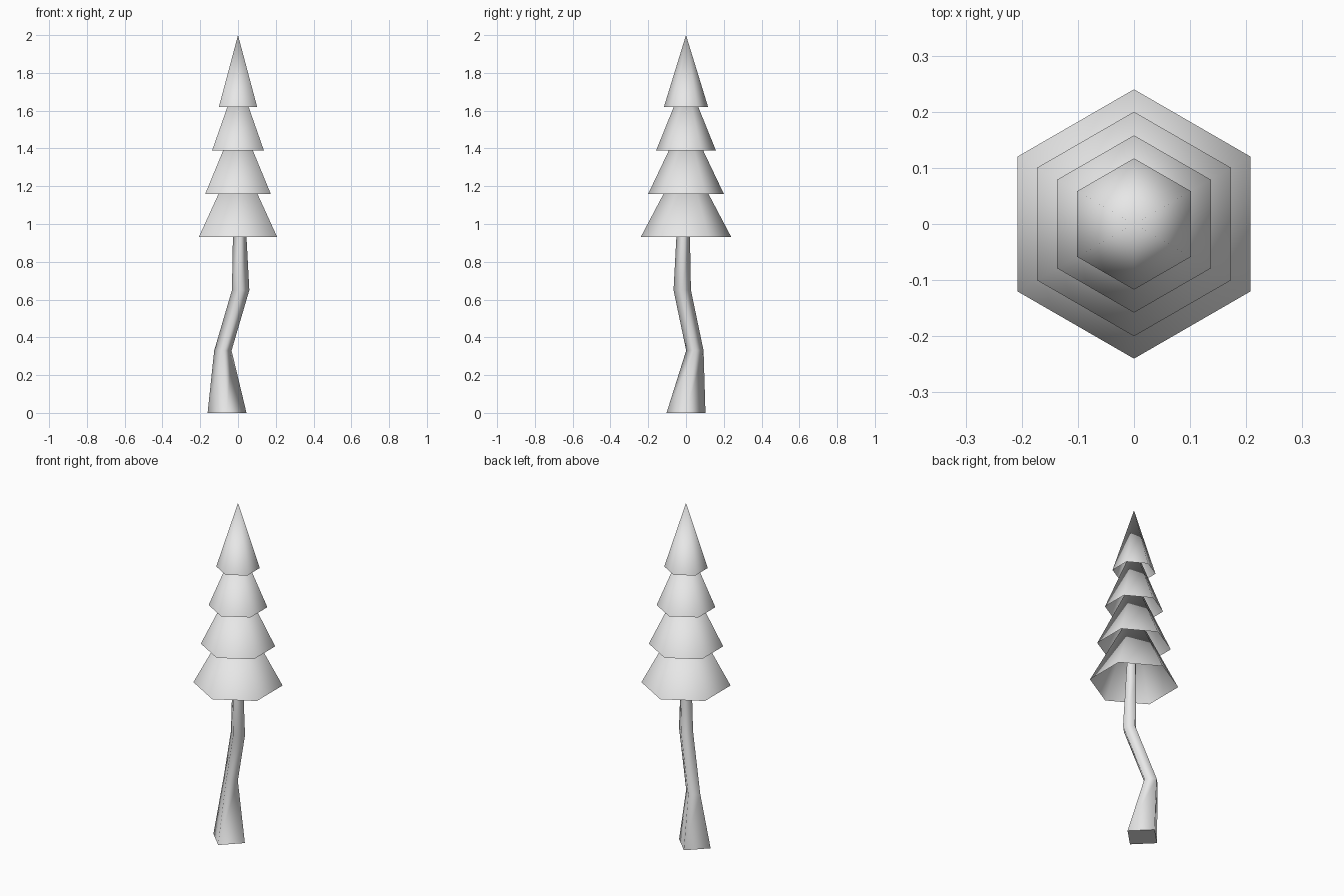
import bpy, bmesh, math

if "Cube" in bpy.data.objects:
    bpy.data.objects.remove(bpy.data.objects["Cube"])

grey = bpy.data.materials.new("light grey")
grey.diffuse_color = (0.8, 0.8, 0.8, 1)
grey.use_nodes = True
grey.node_tree.nodes["Principled BSDF"].inputs["Base Color"].default_value = grey.diffuse_color

# Foliage: four hollow six-sided cones, pointed along the y axis
tiers = [("lower_foliage", 0.93, 0.24, 0.455),
         ("middle_foliage", 1.16, 0.20, 0.42),
         ("upper_foliage", 1.39, 0.158, 0.39),
         ("top_foliage", 1.62, 0.117, 0.38)]
for name, z, radius, height in tiers:
    bpy.ops.mesh.primitive_cone_add(vertices=6, radius1=radius, radius2=0,
                                    depth=height, end_fill_type='NOTHING',
                                    location=(0, 0, z + height / 2))
    tier = bpy.context.object
    tier.name = name
    tier.data.materials.append(grey)
    bpy.ops.object.shade_smooth()

# Trunk: crooked four-sided tube, sections given as x, y, z, radius
sections = [(-0.058, 0.0, 0.0, 0.103),
            (-0.080, 0.047, 0.33, 0.046),
            (0.014, -0.020, 0.65, 0.046),
            (0.009, -0.015, 0.93, 0.036),
            (0.002, -0.008, 1.31, 0.022)]
bm = bmesh.new()
rings = []
for x, y, z, r in sections:
    rings.append([bm.verts.new((x + r * math.cos(i * math.pi / 2),
                                y + r * math.sin(i * math.pi / 2), z))
                  for i in range(4)])
for low, high in zip(rings, rings[1:]):
    for i in range(4):
        j = (i + 1) % 4
        face = bm.faces.new((low[i], low[j], high[j], high[i]))
        face.smooth = True

# Flat end caps with sharp rims
caps = [bm.faces.new(rings[0][::-1]), bm.faces.new(rings[-1])]
for cap in caps:
    for edge in cap.edges:
        edge.smooth = False
mesh = bpy.data.meshes.new("trunk")
bm.to_mesh(mesh)
bm.free()
mesh.materials.append(grey)
trunk = bpy.data.objects.new("trunk", mesh)
bpy.context.collection.objects.link(trunk)
